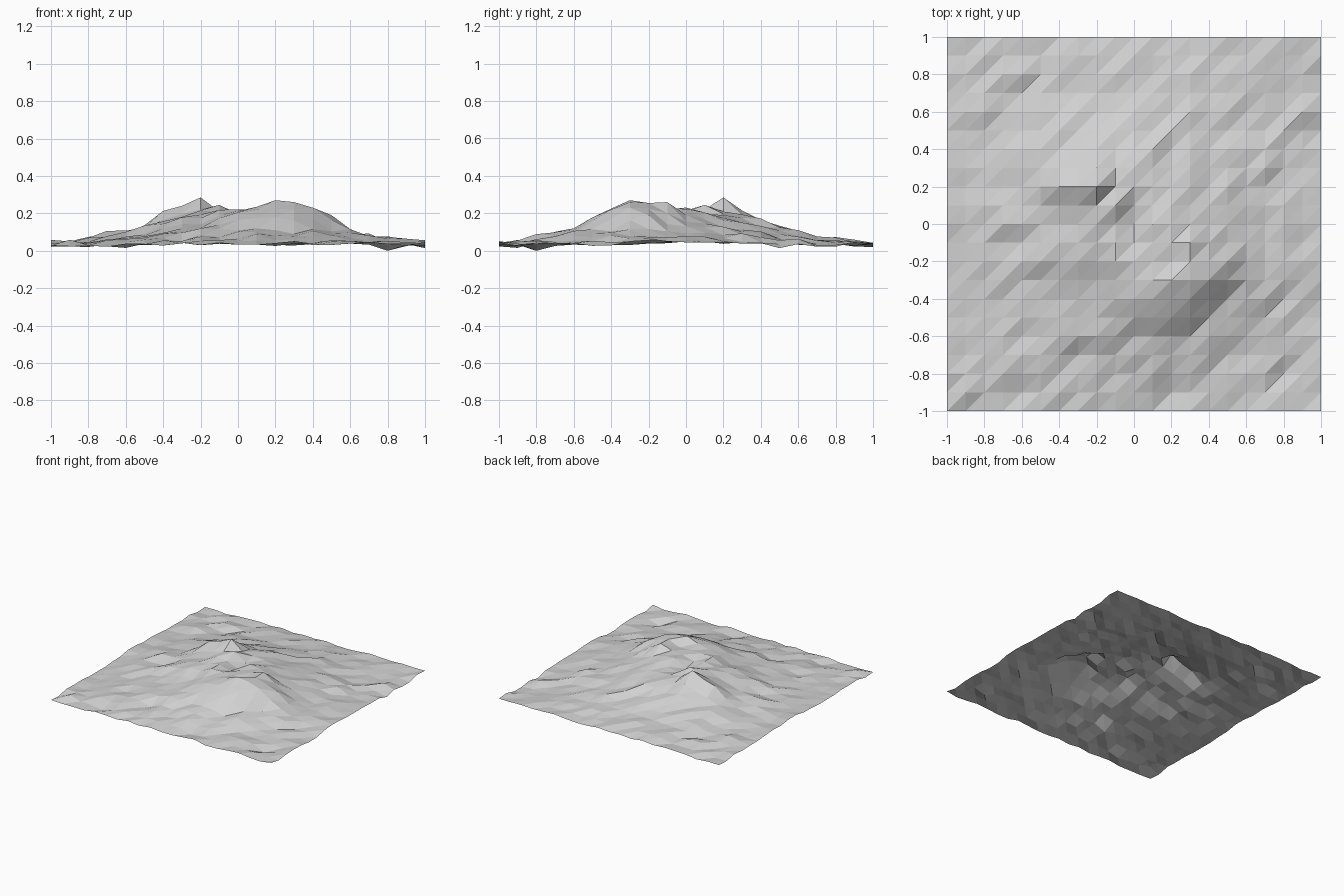
import bpy
import math
import random

random.seed(7)

default_cube = bpy.data.objects.get("Cube")
if default_cube:
    bpy.data.objects.remove(default_cube, do_unlink=True)

HALF = 10            # grid cells on each side of the centre
STEP = 1 / HALF

# Broad hills: x, y, height, spread
HILLS = [
    (0.0, 0.0, 0.165, 0.44),
    (0.2, -0.3, 0.07, 0.22),
    (-0.25, 0.25, 0.04, 0.20),
]

# Small ledges that fall towards the front right: column and row of the cell
LEDGES = [
    (-8, 5), (-7, 7), (0, 8), (5, 9), (5, 3), (7, 2), (6, 6), (-10, 3),
    (-5, -3), (-3, -3), (7, -4), (-4, -7), (-2, -7), (-10, -7),
    (-7, -9), (1, -9), (-9, -10), (5, -7), (-7, -1), (-4, 4), (9, 5),
    (3, 5), (1, 3), (-1, -3), (-8, -2), (-6, -5), (-5, -8), (5, 1),
]

# Crags around the summits: column, row -> exact height
CRAGS = {
    (-2, 2): 0.285, (-3, 2): 0.24, (-4, 2): 0.213, (-1, 1): 0.245,
    (-3, 1): 0.195, (-4, 1): 0.165, (-2, 1): 0.22, (-1, 0): 0.205,
    (0, 0): 0.17, (0, 1): 0.18, (0, -1): 0.19, (-2, 3): 0.215,
    (3, -1): 0.26, (4, -1): 0.2, (3, -2): 0.255, (4, -2): 0.225,
    (5, -2): 0.19, (0, -3): 0.212, (1, -3): 0.235, (2, -3): 0.27,
    (3, -3): 0.26, (4, -3): 0.23, (5, -3): 0.165, (6, -3): 0.115,
    (0, -4): 0.205, (1, -4): 0.218, (2, -4): 0.225, (3, -4): 0.22,
    (4, -4): 0.17, (0, -5): 0.165, (1, -5): 0.175, (2, -5): 0.178,
    (3, -5): 0.16, (4, -5): 0.115, (1, -6): 0.12, (2, -6): 0.11,
    (3, -6): 0.09,
}


def hill_height(x, y):
    """Smooth sum of the broad hills above the plain."""
    return 0.032 + sum(
        h * math.exp(-((x - cx) ** 2 + (y - cy) ** 2) / (2 * s * s))
        for cx, cy, h, s in HILLS)


# Height field with rough ground
cells = range(-HALF, HALF + 1)
height = {(i, j): hill_height(i * STEP, j * STEP) + random.uniform(-0.014, 0.014)
          for j in cells for i in cells}

# Ledges: raise the back left corner of a cell, lower the front right one
for i, j in LEDGES:
    height[i, j + 1] += 0.014
    height[i + 1, j] -= 0.014

# Crags, and one low dip that touches the ground
height.update(CRAGS)
height[8, -8] = 0

# Terrain sheet, every square split along the same diagonal
verts = [(i * STEP, j * STEP, max(0, z)) for (i, j), z in height.items()]
row = len(cells)
faces = []
for j in range(row - 1):
    for i in range(row - 1):
        a = j * row + i
        b, c, d = a + 1, a + row + 1, a + row
        faces += [(a, b, c), (a, c, d)]

mesh = bpy.data.meshes.new("terrain")
mesh.from_pydata(verts, [], faces)
mesh.update()
terrain = bpy.data.objects.new("terrain", mesh)
bpy.context.collection.objects.link(terrain)

# Plain grey stone
stone = bpy.data.materials.new("light grey stone")
stone.use_nodes = True
grey = (0.64, 0.64, 0.64, 1)
stone.diffuse_color = grey
stone.node_tree.nodes["Principled BSDF"].inputs["Base Color"].default_value = grey
mesh.materials.append(stone)
